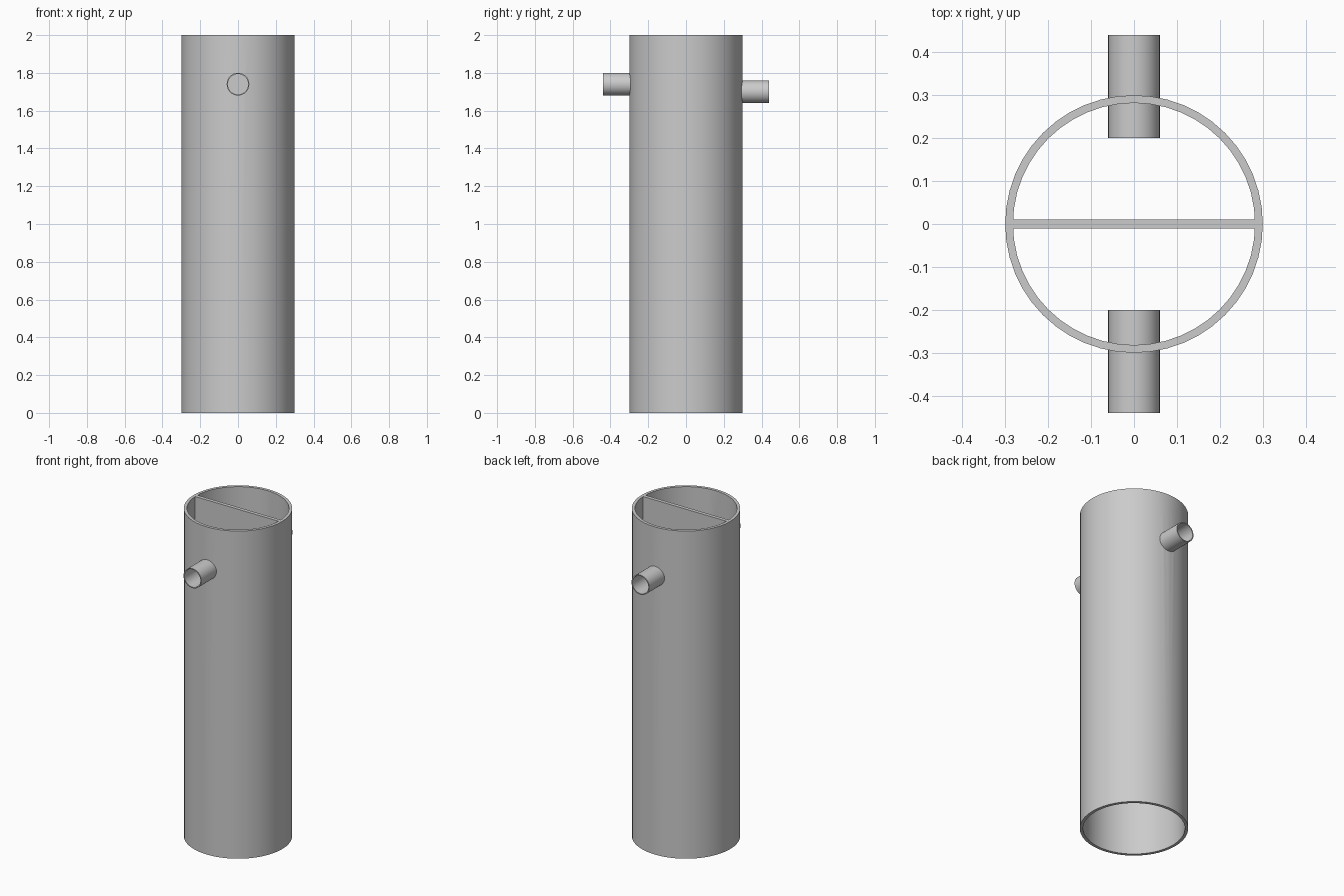
import bpy, bmesh
from math import cos, sin, pi
from mathutils import Matrix

cube = bpy.data.objects.get("Cube")
if cube:
    bpy.data.objects.remove(cube, do_unlink=True)

grey = bpy.data.materials.new("plain_grey")
grey.use_nodes = True
grey.diffuse_color = (0.6, 0.6, 0.6, 1)
grey.node_tree.nodes["Principled BSDF"].inputs["Base Color"].default_value = (0.6, 0.6, 0.6, 1)


def add_object(name, bm, matrix=Matrix()):
    bmesh.ops.recalc_face_normals(bm, faces=bm.faces)
    mesh = bpy.data.meshes.new(name)
    bm.to_mesh(mesh)
    bm.free()
    mesh.transform(matrix)
    mesh.materials.append(grey)
    obj = bpy.data.objects.new(name, mesh)
    bpy.context.collection.objects.link(obj)
    return obj


def tube(name, outer, inner, z0, z1, sides, matrix=Matrix()):
    """Open pipe: a rectangular wall section swept round the axis."""
    bm = bmesh.new()
    section = [(outer, z0), (outer, z1), (inner, z1), (inner, z0)]
    rings = [[bm.verts.new((r * cos(2 * pi * i / sides), r * sin(2 * pi * i / sides), z))
              for i in range(sides)] for r, z in section]
    for k in range(4):
        a, b = rings[k], rings[(k + 1) % 4]
        for i in range(sides):
            j = (i + 1) % sides
            bm.faces.new((a[i], a[j], b[j], b[i]))
    return add_object(name, bm, matrix)


def shade(obj):
    bpy.ops.object.select_all(action="DESELECT")
    obj.select_set(True)
    bpy.context.view_layer.objects.active = obj
    bpy.ops.object.shade_smooth_by_angle(angle=pi / 6)


# Main cylinder, open at both ends
body = tube("body", 0.3, 0.282, 0, 2, 48)

# Inlet and outlet pipes, with matching holes through the body wall
for name, side, height in (("front_pipe", -1, 1.74), ("back_pipe", 1, 1.70)):
    place = Matrix.Translation((0, 0, height)) @ Matrix.Rotation(-side * pi / 2, 4, "X")
    shade(tube(name, 0.06, 0.054, 0.2, 0.44, 32, place))

    bm = bmesh.new()
    bmesh.ops.create_cone(bm, cap_ends=True, segments=32, radius1=0.057, radius2=0.057, depth=0.2)
    cutter = add_object(name + "_cutter", bm, place @ Matrix.Translation((0, 0, 0.3)))
    cutter.hide_render = True
    cutter.hide_set(True)
    hole = body.modifiers.new(name + "_hole", "BOOLEAN")
    hole.operation = "DIFFERENCE"
    hole.solver = "EXACT"
    hole.object = cutter

shade(body)

# Upright divider across the middle, with a gap left below it
bm = bmesh.new()
bmesh.ops.create_cube(bm, size=1)
bmesh.ops.scale(bm, vec=(0.568, 0.022, 1.7), verts=bm.verts)
bmesh.ops.translate(bm, vec=(0, 0, 1.15), verts=bm.verts)
add_object("divider", bm)
